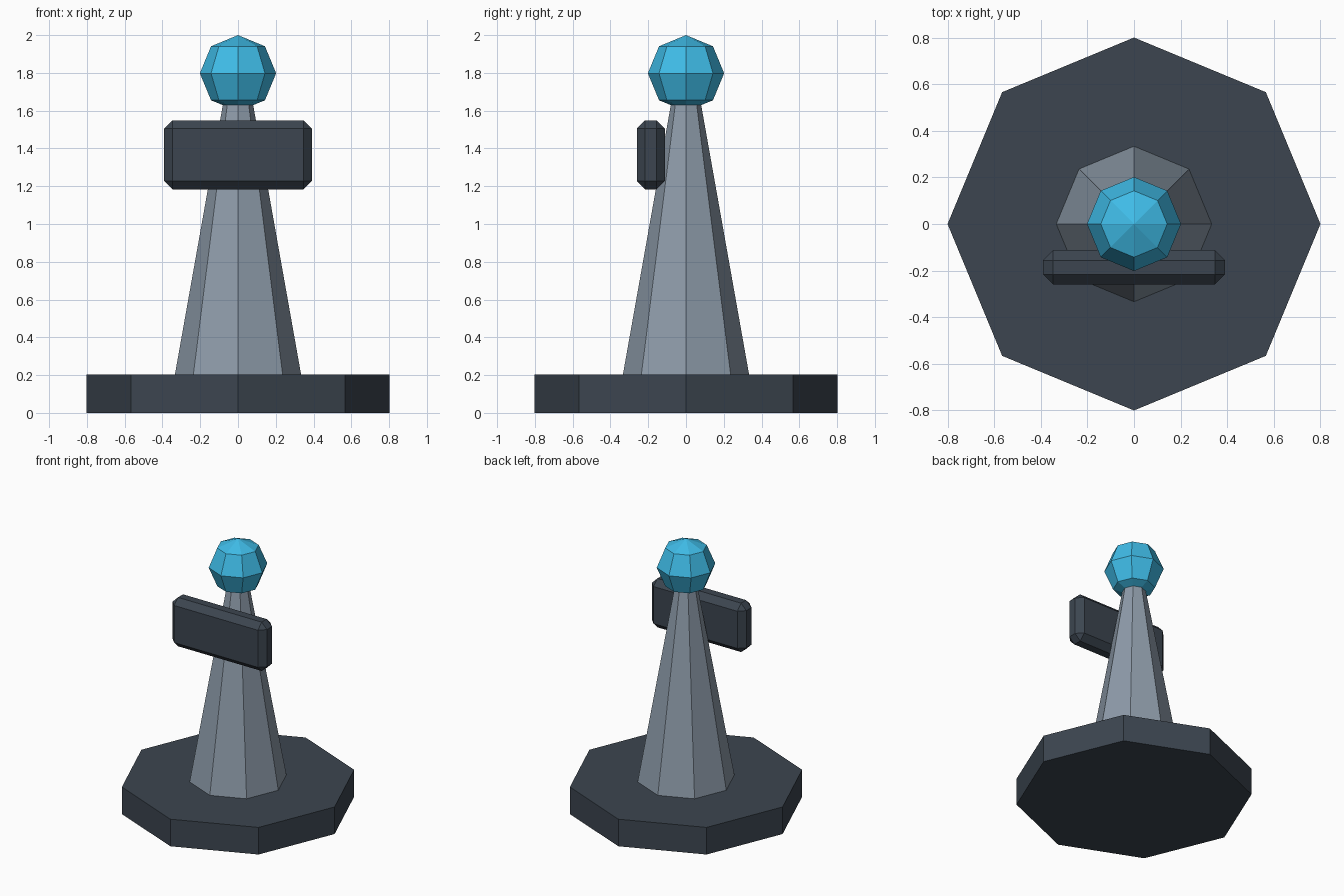
import bpy

if "Cube" in bpy.data.objects:
    bpy.data.objects.remove(bpy.data.objects["Cube"])


def material(name, rgb):
    mat = bpy.data.materials.new(name)
    mat.diffuse_color = (*rgb, 1)
    mat.use_nodes = True
    mat.node_tree.nodes["Principled BSDF"].inputs["Base Color"].default_value = mat.diffuse_color
    return mat


def finish(name, mat):
    obj = bpy.context.object
    obj.name = name
    obj.data.materials.append(mat)
    return obj


def frustum(name, r1, r2, z0, z1, mat):
    bpy.ops.mesh.primitive_cone_add(vertices=8, radius1=r1, radius2=r2,
                                    depth=z1 - z0, location=(0, 0, (z0 + z1) / 2))
    return finish(name, mat)


slate = material("dark_slate", (0.045, 0.06, 0.08))
stone = material("grey_blue", (0.27, 0.33, 0.40))
cyan = material("cyan", (0.05, 0.50, 0.80))

# Octagonal base and tapering column
frustum("base", 0.801, 0.801, 0, 0.203, slate)
frustum("column", 0.334, 0.075, 0.203, 1.66, stone)

# Faceted orb on top
bpy.ops.mesh.primitive_uv_sphere_add(segments=8, ring_count=4, radius=0.202,
                                     location=(0, 0, 1.798))
finish("orb", cyan)

# Chamfered panel on the front of the column
bpy.ops.mesh.primitive_cube_add(size=1, location=(0, -0.186, 1.366))
panel = finish("front_panel", slate)
panel.scale = (0.782, 0.148, 0.366)
bpy.ops.object.transform_apply(location=False, rotation=False, scale=True)
bevel = panel.modifiers.new("chamfer", "BEVEL")
bevel.width = 0.044
bevel.segments = 1
